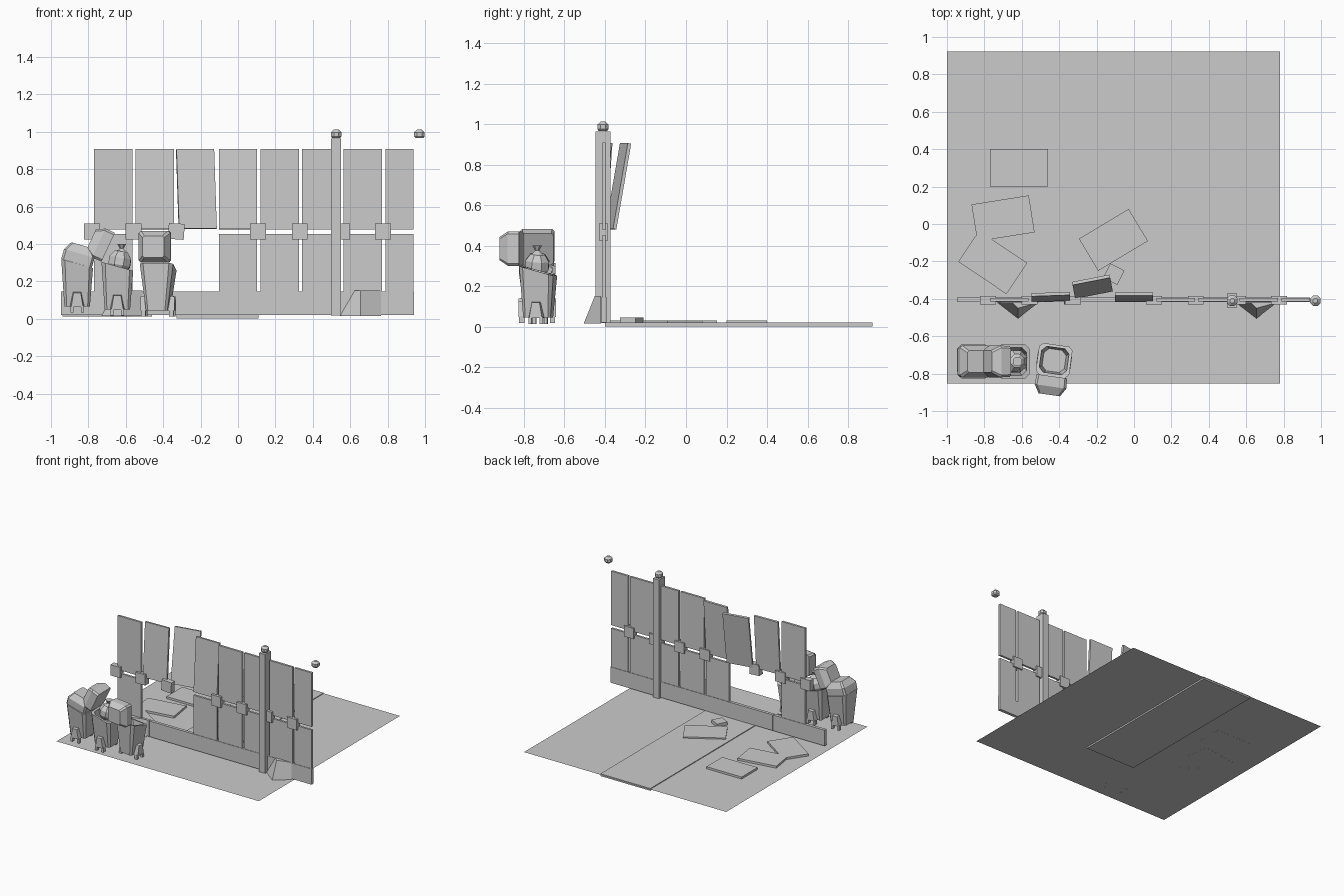
import bpy, bmesh
from math import radians
from mathutils import Matrix, Vector, Euler

if "Cube" in bpy.data.objects:
    bpy.data.objects.remove(bpy.data.objects["Cube"], do_unlink=True)

grey = bpy.data.materials.new("plain_grey")
grey.use_nodes = True
COLOUR = (0.6, 0.6, 0.6, 1)
grey.diffuse_color = COLOUR
grey.node_tree.nodes["Principled BSDF"].inputs["Base Color"].default_value = COLOUR


def finish(name, bm, matrix=Matrix()):
    bmesh.ops.recalc_face_normals(bm, faces=bm.faces[:])
    mesh = bpy.data.meshes.new(name)
    bm.to_mesh(mesh)
    bm.free()
    mesh.materials.append(grey)
    ob = bpy.data.objects.new(name, mesh)
    ob.matrix_world = matrix
    bpy.context.collection.objects.link(ob)
    return ob


def place(loc, rot=(0, 0, 0)):
    turn = Euler([radians(a) for a in rot]).to_matrix().to_4x4()
    return Matrix.Translation(loc) @ turn


def box(name, centre, size, rot=(0, 0, 0), parent=Matrix()):
    bm = bmesh.new()
    bmesh.ops.create_cube(bm, size=1)
    bmesh.ops.scale(bm, vec=size, verts=bm.verts)
    return finish(name, bm, parent @ place(centre, rot))


def loft(name, rings, matrix):
    """Skin a stack of equal rings and cap both ends."""
    bm = bmesh.new()
    loops = [[bm.verts.new(p) for p in ring] for ring in rings]
    for a, b in zip(loops, loops[1:]):
        for i in range(len(a)):
            j = (i + 1) % len(a)
            bm.faces.new((a[i], a[j], b[j], b[i]))
    bm.faces.new(loops[0])
    bm.faces.new(loops[-1])
    return finish(name, bm, matrix)


def octagon(hx, hy, z, cut, slope=0.0, cy=0.0):
    """Rectangle ring with cut corners; slope lowers the far side."""
    pts = [(hx, hy - cut), (hx - cut, hy), (cut - hx, hy), (-hx, hy - cut),
           (-hx, cut - hy), (cut - hx, -hy), (hx - cut, -hy), (hx, cut - hy)]
    return [(x, y + cy, z - slope * y) for x, y in pts]


# Ground sheet and the path slab through it
bm = bmesh.new()
bmesh.ops.create_grid(bm, x_segments=1, y_segments=1, size=0.5)
bmesh.ops.scale(bm, vec=(1.78, 1.775, 1), verts=bm.verts)
finish("ground", bm, place((-0.11, 0.035, 0.013)))
box("path", (-0.11, 0.26, 0.01), (0.44, 1.32, 0.018))

# Fence panels: eight bays, some leaning, two lower ones missing
FENCE_Y = -0.405
lean = {1: (-4, 2), 2: (-10, 11), 3: (-4, 0)}
for i in range(8):
    width = 0.15 if i == 7 else 0.205
    x = -0.77 + 0.2225 * i + width / 2
    tilt, turn = lean.get(i, (0, 0))
    y = -0.335 if i == 2 else FENCE_Y + 0.015 * (i in lean)
    box(f"upper_panel_{i}", (x, y, 0.693), (width, 0.017, 0.43), (tilt, 0, turn))
    if i not in (1, 2):
        box(f"lower_panel_{i}", (x, FENCE_Y, 0.295), (width, 0.017, 0.315))

# Square brackets
for i, x in enumerate((-0.78, -0.558, -0.33, 0.107, 0.33, 0.555, 0.775)):
    roll = 4 if i == 2 else 0
    box(f"bracket_{i}", (x, -0.408, 0.467), (0.085, 0.045, 0.085), (0, roll, 0))

# Base boards
for i, (a, b) in enumerate(((-0.945, -0.492), (-0.488, 0.5), (0.55, 0.94))):
    box(f"base_board_{i}", ((a + b) / 2, FENCE_Y, 0.083), (b - a, 0.024, 0.125))

# Post and two faceted caps
box("post", (0.525, -0.41, 0.49), (0.053, 0.075, 0.945))
for name, x in (("post_cap", 0.525), ("loose_cap", 0.97)):
    rings = [octagon(r, r, z, r * 0.55)
             for r, z in ((0.02, 0.965), (0.028, 0.975), (0.028, 0.997), (0.012, 1.012))]
    loft(name, rings, place((x, -0.41, 0)))

# Wedge supports at the foot of the fence
for name, x in (("left_wedge", 0.655), ("right_wedge", -0.62)):
    bottom = [(-0.11, 0, 0.015), (0, -0.085, 0.015), (0.11, 0, 0.015)]
    top = [(-0.03, 0, 0.152), (0, -0.03, 0.152), (0.11, 0, 0.152)]
    loft(name, [bottom, top], place((x, -0.42, 0)))

# Panels and a bracket fallen on the ground
for i, (x, y, turn) in enumerate(((-0.615, 0.3, 0), (-0.7, 0.03, 9),
                                  (-0.755, -0.205, -34), (-0.11, -0.085, 31))):
    box(f"fallen_panel_{i}", (x, y, 0.021), (0.31, 0.2, 0.017), (0, 0, turn))
box("fallen_bracket", (-0.108, -0.268, 0.027), (0.085, 0.085, 0.036), (0, 0, -27))


def bin_unit(label, loc, turn, lid_angle):
    """Tapered hollow bin with its hinge on the local -y side."""
    at = place(loc, (0, 0, turn))
    slope = 0.28
    loft(f"{label}_body", [
        octagon(0.058, 0.068, 0.045, 0.012),
        octagon(0.09, 0.085, 0.275, 0.02, slope),
        octagon(0.074, 0.07, 0.275, 0.025, slope),
        octagon(0.06, 0.06, 0.16, 0.025)], at)
    # Wheel covers and feet on both sides
    for side, s in (("left", 1), ("right", -1)):
        inner = [(s * 0.05, y, z) for y, z in
                 ((-0.04, 0.045), (-0.024, 0.125), (0.024, 0.125), (0.04, 0.045))]
        outer = [(s * 0.092, y * 0.8, z * 0.95) for _, y, z in inner]
        loft(f"{label}_{side}_wheel_cover", [inner, outer], at)
        for y in (-0.028, 0.028):
            box(f"{label}_{side}_foot", (s * 0.076, y, 0.03), (0.025, 0.016, 0.036),
                parent=at)
    # Domed lid, turned about its hinge
    hinge = at @ place((0, -0.085, 0.3), (lid_angle, 0, 0))
    rings = [octagon(0.082, 0.085, 0, 0.012, cy=0.085),
             octagon(0.085, 0.085, 0.055, 0.012, cy=0.085),
             octagon(0.058, 0.058, 0.1, 0.01, cy=0.085)]
    loft(f"{label}_lid", rings, hinge)


bin_unit("closed_bin", (-0.86, -0.735, 0.02), -90, -16)
bin_unit("full_bin", (-0.645, -0.735, 0.005), -90, 65)
bin_unit("open_bin", (-0.427, -0.73, 0), -8, 90)

# Tied bag in the full bin
bm = bmesh.new()
bmesh.ops.create_uvsphere(bm, u_segments=8, v_segments=5, radius=0.066)
finish("bag", bm, place((-0.632, -0.735, 0.305), (0, 10, 20)))
neck = [octagon(r, r, z, r * 0.5) for r, z in ((0.03, 0.355), (0.01, 0.375), (0.024, 0.4))]
loft("bag_tie", neck, place((-0.622, -0.735, 0)))
